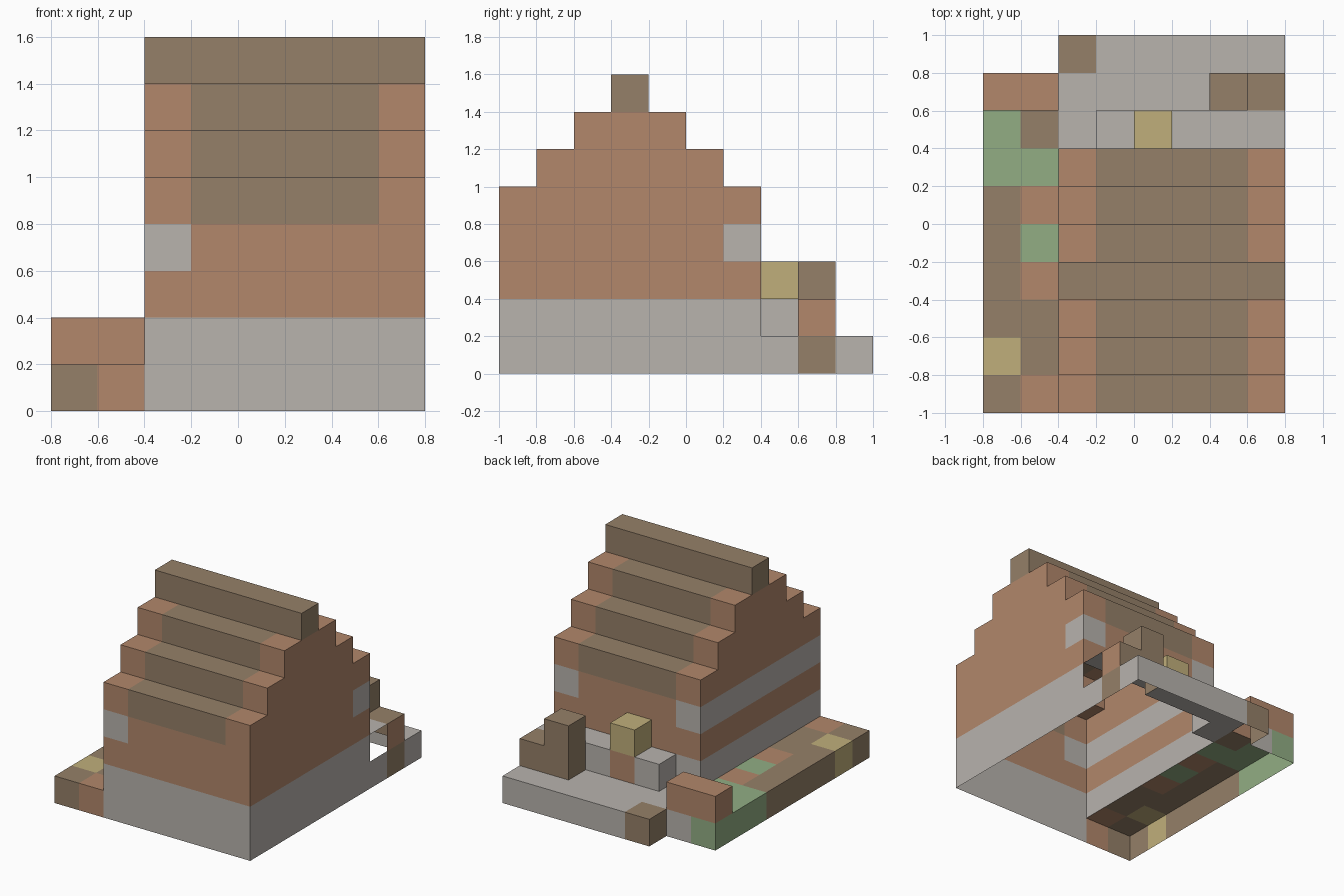
import bpy, bmesh
from mathutils import Vector

if "Cube" in bpy.data.objects:
    bpy.data.objects.remove(bpy.data.objects["Cube"])

U = 0.2                                  # block size
ORIGIN = Vector((-0.8, -1.0, 0.0))


def srgb(r, g, b):
    lin = [((c / 255 + 0.055) / 1.055) ** 2.4 for c in (r, g, b)]
    return (*lin, 1.0)


COLOURS = {
    "stone": srgb(184, 179, 174),
    "clay": srgb(178, 135, 107),
    "wood": srgb(149, 128, 104),
    "straw": srgb(192, 175, 123),
    "grass": srgb(146, 174, 132),
}
NAMES = list(COLOURS)
MATS = []
for name, col in COLOURS.items():
    m = bpy.data.materials.new(name)
    m.diffuse_color = col
    m.use_nodes = True
    m.node_tree.nodes["Principled BSDF"].inputs["Base Color"].default_value = m.diffuse_color
    MATS.append(m)

blocks = {}                              # cell -> (part, colour)


def fill(part, xs, ys, zs, colour):
    """Fill a range of cells; colour is a name or a rule of the cell."""
    for i in range(*xs):
        for j in range(*ys):
            for k in range(*zs):
                c = colour(i, j, k) if callable(colour) else colour
                blocks[(i, j, k)] = (part, c)


# House walls: stone footing, clay above, one stone course on the left and a corner stone
def wall_colour(i, j, k):
    if k < 2 or (k == 3 and (i == 2 or (i == 7 and j == 6))):
        return "stone"
    return "clay"


fill("house_walls", (2, 8), (0, 7), (0, 4), wall_colour)


# Stepped gable roof: wooden middle, clay ends, wooden ridge
def roof_colour(i, j, k):
    return "wood" if k == 7 or 3 <= i <= 6 else "clay"


for step in range(4):
    fill("stepped_roof", (2, 8), (step, 7 - step), (4 + step, 5 + step), roof_colour)

# Back terrace with two wooden blocks set into it
fill("terrace", (2, 8), (7, 10), (0, 1), "stone")
fill("terrace", (2, 3), (9, 10), (0, 1), "wood")
fill("terrace", (7, 8), (8, 9), (0, 1), "wood")

# Step along the back wall with a post in it
fill("back_step", (3, 8), (7, 8), (1, 2), "stone")
fill("post", (4, 5), (7, 8), (1, 2), "clay")
fill("post", (4, 5), (7, 8), (2, 3), "straw")

# Wooden bench with a tall back
fill("bench", (6, 8), (8, 9), (1, 2), "wood")
fill("bench", (6, 7), (8, 9), (2, 3), "wood")

# Garden bed on the left, front to back: outer and inner columns
OUTER = "wood straw wood wood wood wood grass grass grass".split()
INNER = "clay wood wood clay grass clay grass wood stone".split()
fill("garden_bed", (0, 2), (0, 9), (0, 1), lambda i, j, k: (OUTER, INNER)[i][j])
fill("garden_wall", (0, 2), (8, 9), (1, 2), "clay")


# Build one shell per part from the exposed block sides, open underneath
def build(part):
    bm = bmesh.new()
    for cell, (owner, colour) in blocks.items():
        if owner != part:
            continue
        centre = ORIGIN + (Vector(cell) + Vector((0.5, 0.5, 0.5))) * U
        for axis in range(3):
            for sign in (-1, 1):
                near = list(cell)
                near[axis] += sign
                if tuple(near) in blocks or near[2] < 0:
                    continue
                if part == "back_step" and axis == 0 and sign == 1:
                    continue             # the step is open at its right end
                n, a, b = Vector(), Vector(), Vector()
                n[axis] = sign * U / 2
                a[(axis + 1) % 3] = sign * U / 2
                b[(axis + 2) % 3] = U / 2
                p = centre + n
                f = bm.faces.new([bm.verts.new(v) for v in
                                  (p - a - b, p + a - b, p + a + b, p - a + b)])
                tint = colour
                if part == "bench" and cell[0] == 7 and axis == 0:
                    tint = "clay"        # clay end of the bench
                f.material_index = NAMES.index(tint)
    bmesh.ops.remove_doubles(bm, verts=bm.verts, dist=0.001)
    mesh = bpy.data.meshes.new(part)
    bm.to_mesh(mesh)
    bm.free()
    for m in MATS:
        mesh.materials.append(m)
    bpy.context.collection.objects.link(bpy.data.objects.new(part, mesh))


for part in dict.fromkeys(p for p, _ in blocks.values()):
    build(part)
